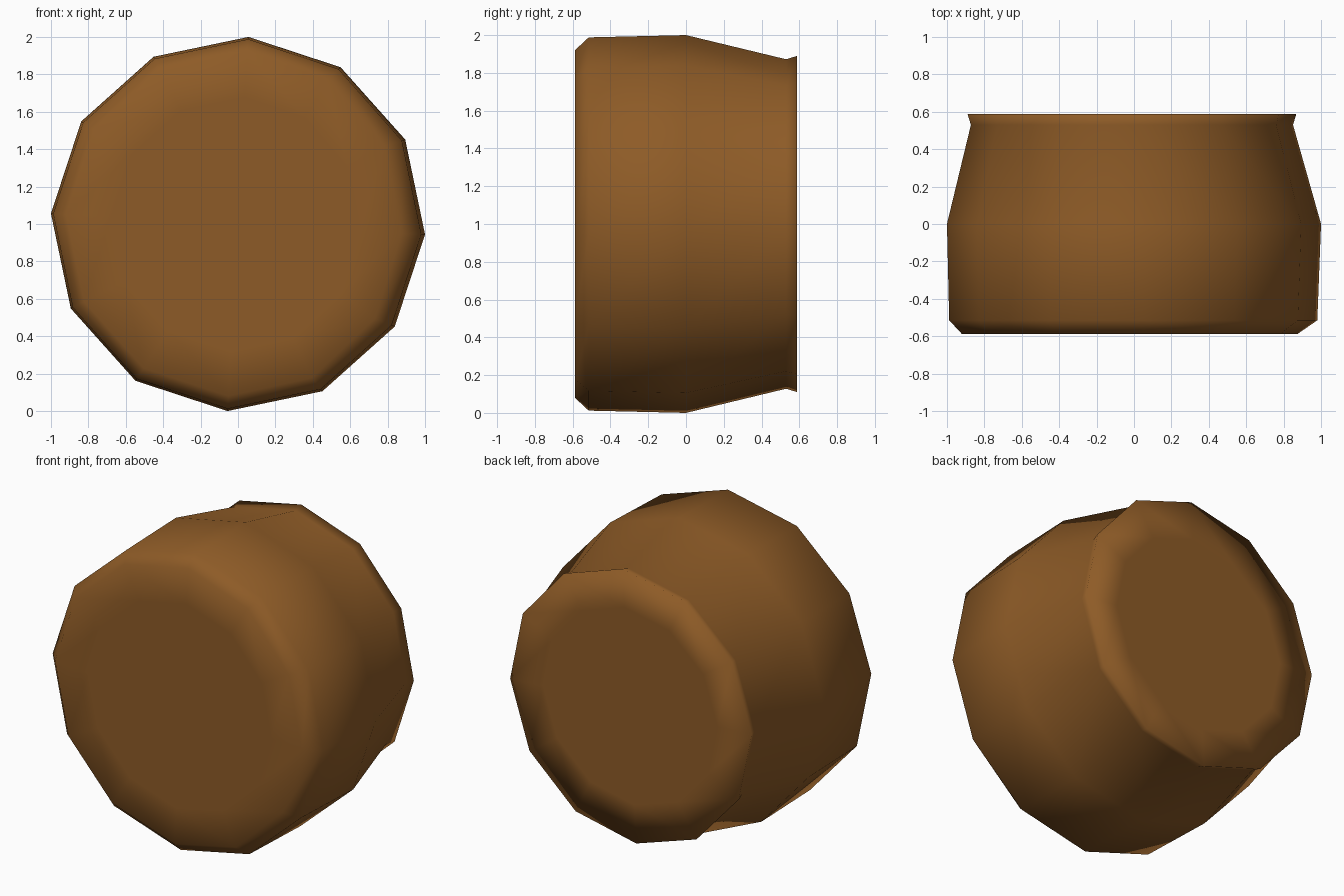
import bpy, bmesh, math

if "Cube" in bpy.data.objects:
    bpy.data.objects.remove(bpy.data.objects["Cube"])

SIDES = 12
OFFSET = math.radians(-3.2)
RADIUS = 1.0016
CENTRE_Z = 1.0

# y position, radius, width factor on the +x half
RINGS = [
    (-0.588, 0.68, 0.96),   # front cap inner ring
    (-0.588, 0.92, 0.95),   # front rim
    (-0.515, 0.988, 0.992),
    (0.0, 1.0, 1.0),        # widest ring
    (0.53, 0.872, 0.975),   # neck
    (0.588, 0.89, 0.975),   # back rim
    (0.588, 0.64, 0.98),    # back cap inner ring
]

wood = bpy.data.materials.new("warm brown")
wood.diffuse_color = (0.27, 0.105, 0.02, 1.0)
wood.use_nodes = True
wood.node_tree.nodes["Principled BSDF"].inputs["Base Color"].default_value = wood.diffuse_color

# Body turned around the y axis
bm = bmesh.new()
loops = []
for y, r, right in RINGS:
    loop = []
    for i in range(SIDES):
        a = OFFSET + i * math.tau / SIDES
        x = r * RADIUS * math.cos(a)
        z = CENTRE_Z + r * RADIUS * math.sin(a)
        loop.append(bm.verts.new((x * right if x > 0 else x, y, z)))
    loops.append(loop)
for a, b in zip(loops, loops[1:]):
    for i in range(SIDES):
        j = (i + 1) % SIDES
        bm.faces.new((a[i], a[j], b[j], b[i]))

# Flat end caps
bm.faces.new(loops[0])
bm.faces.new(loops[-1])
bmesh.ops.recalc_face_normals(bm, faces=bm.faces[:])
for f in bm.faces:
    f.smooth = True

mesh = bpy.data.meshes.new("round_body")
bm.to_mesh(mesh)
bm.free()
mesh.materials.append(wood)
body = bpy.data.objects.new("round_body", mesh)
bpy.context.collection.objects.link(body)
